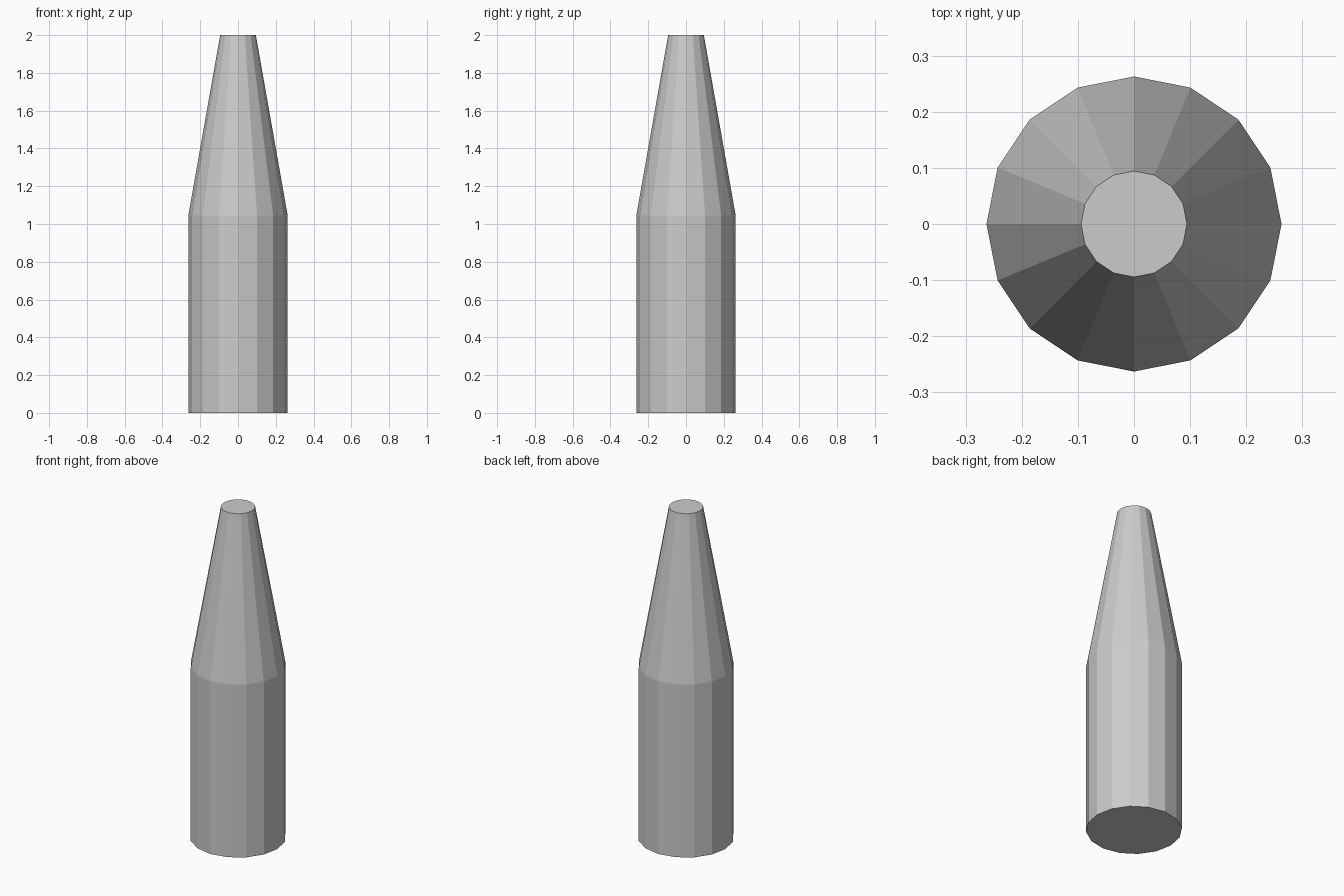
import bpy, bmesh, math

if "Cube" in bpy.data.objects:
    bpy.data.objects.remove(bpy.data.objects["Cube"])

SIDES = 16
# (radius, height) from base to tip: straight body, then tapered neck
PROFILE = [(0.263, 0.0), (0.263, 1.045), (0.0945, 2.0)]


def lathe(name, profile, sides):
    bm = bmesh.new()
    rings = []
    for r, z in profile:
        angles = [2 * math.pi * i / sides for i in range(sides)]
        rings.append([bm.verts.new((r * math.cos(a), r * math.sin(a), z)) for a in angles])
    # side walls
    for low, high in zip(rings, rings[1:]):
        for i in range(sides):
            j = (i + 1) % sides
            bm.faces.new((low[i], low[j], high[j], high[i]))
    # flat end caps
    bm.faces.new(rings[0][::-1])
    bm.faces.new(rings[-1])
    mesh = bpy.data.meshes.new(name)
    bm.to_mesh(mesh)
    bm.free()
    obj = bpy.data.objects.new(name, mesh)
    bpy.context.collection.objects.link(obj)
    return obj


# Body with tapered neck, flat shaded
lathe("tapered_body", PROFILE, SIDES)
